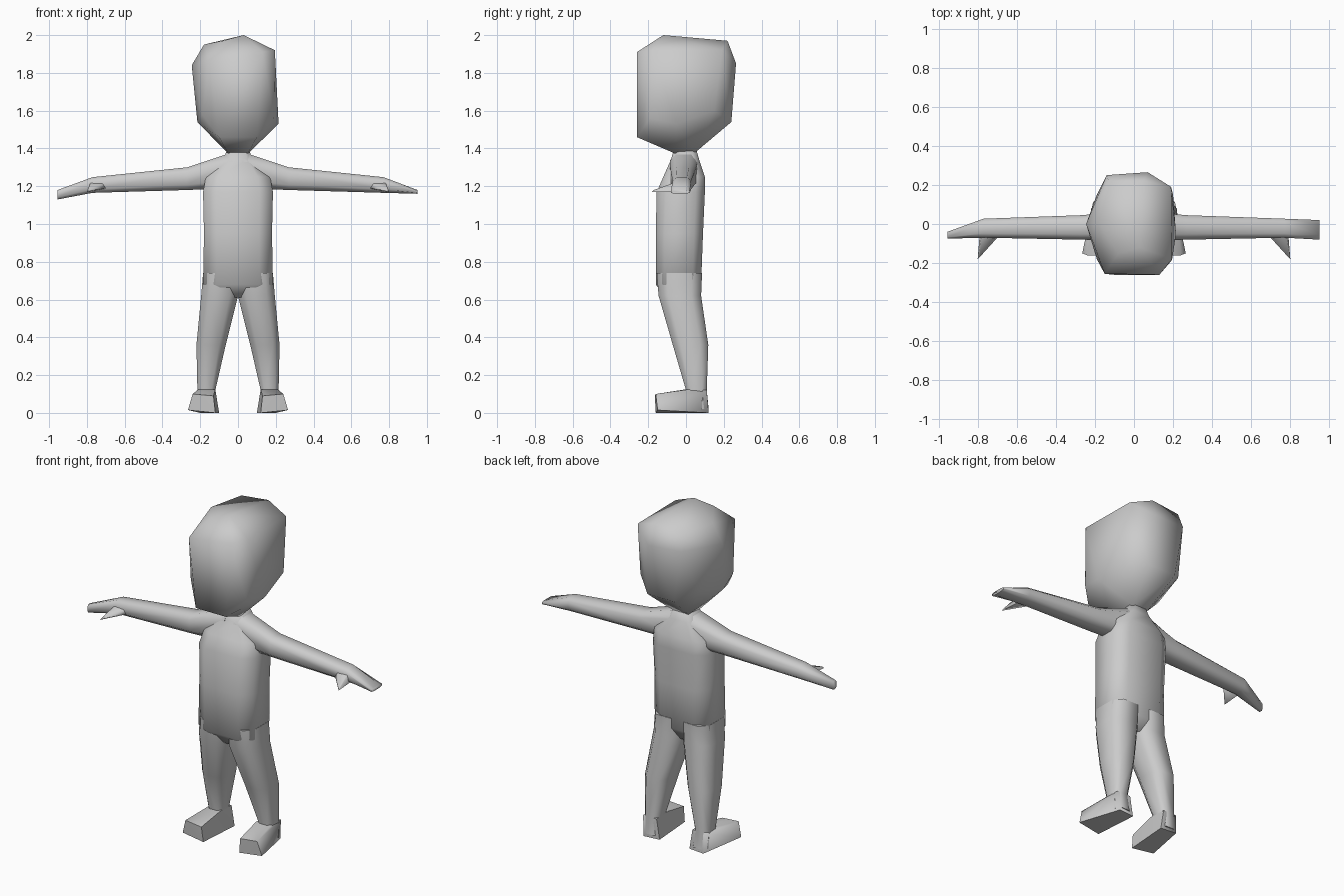
import bpy, bmesh, math

# single flat colour
grey = bpy.data.materials.new("plain grey")
grey.diffuse_color = (0.6, 0.6, 0.6, 1)


def finish(name, bm):
    bmesh.ops.recalc_face_normals(bm, faces=bm.faces[:])
    mesh = bpy.data.meshes.new(name)
    bm.to_mesh(mesh)
    bm.free()
    mesh.materials.append(grey)
    obj = bpy.data.objects.new(name, mesh)
    bpy.context.collection.objects.link(obj)
    bpy.context.view_layer.objects.active = obj
    obj.select_set(True)
    bpy.ops.object.shade_smooth_by_angle(angle=math.radians(78))
    obj.select_set(False)
    return obj


def hull(name, points, side=1):
    """Faceted lump wrapped round a few corner points."""
    bm = bmesh.new()
    for x, y, z in points:
        bm.verts.new((x * side, y, z))
    res = bmesh.ops.convex_hull(bm, input=bm.verts[:])
    loose = [v for v in bm.verts if not v.link_faces]
    bmesh.ops.delete(bm, geom=loose, context='VERTS')
    return finish(name, bm)


def loft(name, rings, place, corner=0.55):
    """Eight-sided tube; each ring is (position, a0, a1, b0, b1)."""
    c = corner
    shape = [(1, c), (c, 1), (-c, 1), (-1, c), (-1, -c), (-c, -1), (c, -1), (1, -c)]
    bm = bmesh.new()
    loops = []
    for t, a0, a1, b0, b1 in rings:
        am, ar, bmid, br = (a0 + a1) / 2, (a1 - a0) / 2, (b0 + b1) / 2, (b1 - b0) / 2
        loops.append([bm.verts.new(place(t, am + ar * u, bmid + br * v)) for u, v in shape])
    for lo, hi in zip(loops, loops[1:]):
        for i in range(8):
            j = (i + 1) % 8
            bm.faces.new((lo[i], lo[j], hi[j], hi[i]))
    bm.faces.new(loops[0])
    bm.faces.new(loops[-1])
    return finish(name, bm)


# head: big faceted block tapering to the neck
hull("head", [
    (-0.05, -0.05, 1.37), (0.05, -0.05, 1.37), (-0.05, 0.05, 1.38), (0.05, 0.05, 1.38),
    (-0.10, -0.26, 1.46), (0.10, -0.26, 1.46),
    (-0.215, -0.05, 1.54), (0.215, -0.05, 1.53), (-0.19, -0.18, 1.58), (0.19, -0.19, 1.56),
    (-0.09, 0.24, 1.54), (0.09, 0.24, 1.54), (-0.19, 0.15, 1.60), (0.20, 0.15, 1.60),
    (-0.15, -0.255, 1.87), (0.13, -0.26, 1.91),
    (-0.245, 0.0, 1.84), (0.195, -0.18, 1.92), (0.19, 0.19, 1.92),
    (-0.14, 0.25, 1.86), (0.07, 0.265, 1.85),
    (-0.13, 0.22, 1.95), (0.05, 0.22, 1.97),
    (-0.18, 0.0, 1.95), (-0.08, -0.15, 1.97), (0.03, -0.12, 2.0)])

# torso with short neck
loft("torso", [
    (0.61, -0.06, 0.06, -0.11, 0.04),
    (0.68, -0.185, 0.185, -0.16, 0.08),
    (0.95, -0.18, 0.18, -0.16, 0.09),
    (1.17, -0.185, 0.185, -0.155, 0.10),
    (1.25, -0.17, 0.17, -0.12, 0.10),
    (1.34, -0.08, 0.08, -0.08, 0.07),
    (1.41, -0.05, 0.05, -0.06, 0.05)], lambda t, a, b: (a, b, t), 0.62)

# arms, thumbs, legs and feet on both sides
for side, label in ((1, "right"), (-1, "left")):
    if side == 1:
        tip = [(0.95, -0.08, 0.02, 1.16, 1.18)]
    else:
        tip = [(0.955, -0.075, -0.04, 1.13, 1.18)]
    loft(label + "_arm", [
        (0.03, -0.085, 0.065, 1.19, 1.38),
        (0.27, -0.08, 0.045, 1.18, 1.30),
        (0.77, -0.07, 0.027, 1.165, 1.248)] + tip,
        lambda t, a, b: (side * t, a, b))

    hull(label + "_thumb", [
        (0.69, -0.06, 1.19), (0.79, -0.06, 1.17), (0.78, -0.06, 1.22), (0.70, -0.05, 1.22),
        (0.80, -0.18, 1.17), (0.79, -0.17, 1.18)], side)

    loft(label + "_leg", [
        (0.02, 0.11, 0.21, 0.0, 0.12),
        (0.12, 0.12, 0.215, 0.0, 0.11),
        (0.36, 0.065, 0.22, -0.07, 0.118),
        (0.62, 0.0, 0.195, -0.145, 0.08),
        (0.74, 0.0, 0.185, -0.155, 0.085)],
        lambda t, a, b: (side * a, b, t))

    hull(label + "_foot", [
        (0.10, 0.11, 0.0), (0.20, 0.12, 0.0), (0.12, -0.16, 0.0), (0.265, -0.15, 0.015),
        (0.13, -0.165, 0.09), (0.24, -0.16, 0.10),
        (0.12, 0.0, 0.125), (0.21, 0.02, 0.125), (0.12, 0.11, 0.12), (0.21, 0.11, 0.12)], side)
